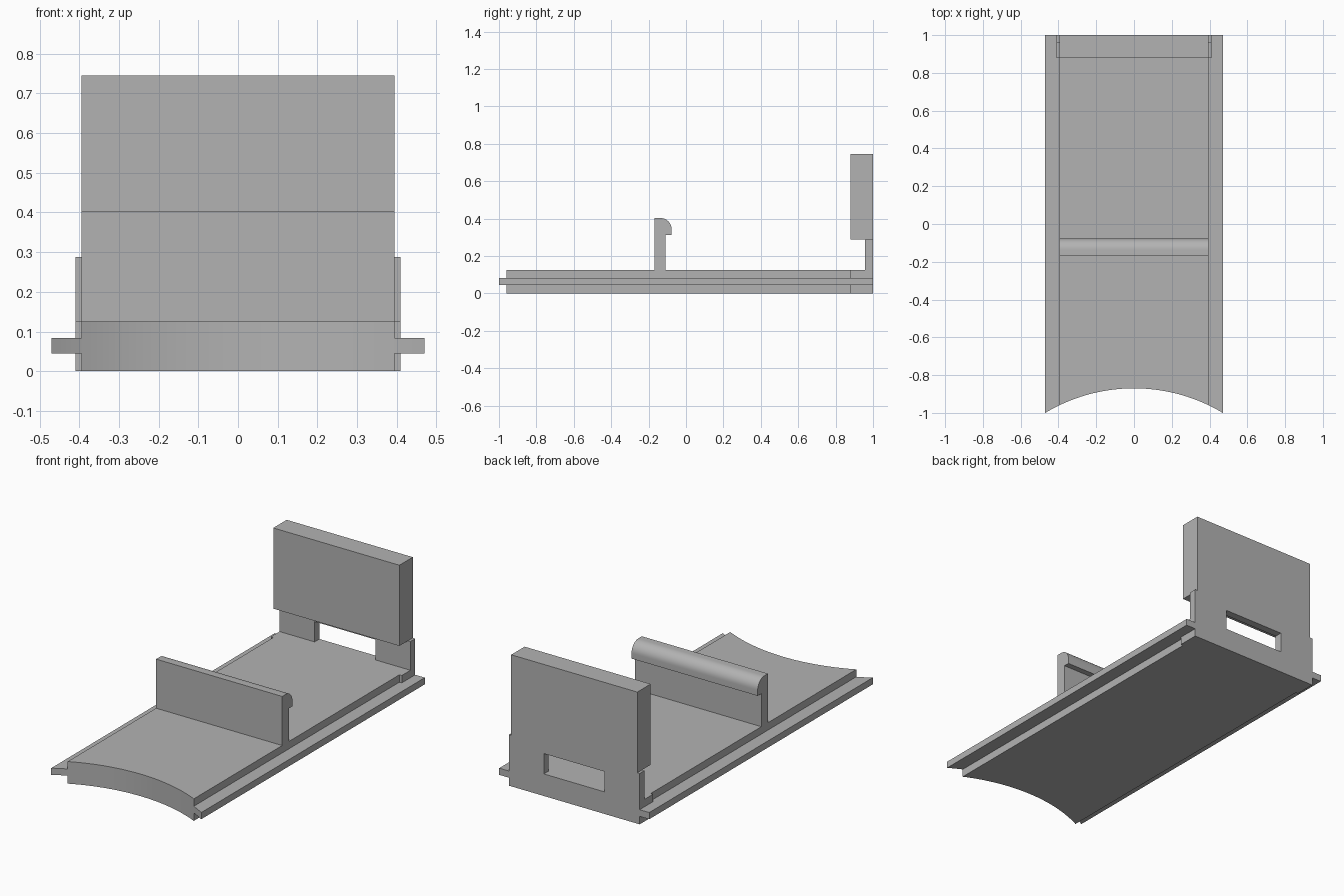
import bpy, bmesh, math
from mathutils import Vector

default = bpy.data.objects.get("Cube")
if default:
    bpy.data.objects.remove(default, do_unlink=True)

grey = bpy.data.materials.new("mid_grey")
grey.use_nodes = True
COLOUR = (0.45, 0.45, 0.45, 1)
grey.diffuse_color = COLOUR
grey.node_tree.nodes["Principled BSDF"].inputs["Base Color"].default_value = COLOUR

# How a 2D outline point plus a depth becomes a 3D point
PLACE = {
    "x": lambda a, b, d: Vector((d, a, b)),
    "y": lambda a, b, d: Vector((a, d, b)),
    "z": lambda a, b, d: Vector((a, b, d)),
}


def prism(name, outline, axis, low, high, mirrored=False):
    """Extrude a closed outline along an axis from low to high."""
    place = PLACE[axis]
    bm = bmesh.new()
    face = bm.faces.new([bm.verts.new(place(a, b, low)) for a, b in outline])
    new = bmesh.ops.extrude_face_region(bm, geom=[face])["geom"]
    bmesh.ops.translate(bm, vec=place(0, 0, high - low),
                        verts=[v for v in new if isinstance(v, bmesh.types.BMVert)])
    bmesh.ops.recalc_face_normals(bm, faces=bm.faces)
    mesh = bpy.data.meshes.new(name)
    bm.to_mesh(mesh)
    bm.free()
    mesh.materials.append(grey)
    obj = bpy.data.objects.new(name, mesh)
    bpy.context.collection.objects.link(obj)
    if mirrored:
        obj.modifiers.new("both_sides", "MIRROR").use_axis[0] = True
    bpy.ops.object.select_all(action="DESELECT")
    obj.select_set(True)
    bpy.context.view_layer.objects.active = obj
    bpy.ops.object.shade_smooth_by_angle(angle=math.radians(30))
    return obj


def rect(a0, a1, b0, b1):
    return [(a0, b0), (a1, b0), (a1, b1), (a0, b1)]


HALF, EAR, RAIL = 0.395, 0.41, 0.47
RAIL_LOW, RAIL_HIGH, FLOOR = 0.045, 0.083, 0.125
BACK, BLOCK_FRONT, WALL_FRONT, BLOCK_LOW = 1.0, 0.88, 0.957, 0.288
RADIUS = 0.915
ARC_Y = -0.87 - RADIUS


def scooped(x0, x1, steps):
    """Plan outline whose front edge follows the concave arc."""
    xs = [x0 + (x1 - x0) * i / steps for i in range(steps + 1)]
    front = [(x, ARC_Y + math.sqrt(RADIUS ** 2 - x * x)) for x in xs]
    return front + [(x1, BACK), (x0, BACK)]


# Base slab and the thin rails along its sides
prism("base_slab", scooped(-HALF, HALF, 28), "z", 0, FLOOR)
prism("side_rails", scooped(HALF, RAIL, 3), "z", RAIL_LOW, RAIL_HIGH, True)

# Widened back corners, below and above the rails
prism("lower_corners", rect(BLOCK_FRONT, BACK, 0, RAIL_LOW), "x", HALF, EAR, True)
prism("upper_corners", [
    (BLOCK_FRONT, RAIL_HIGH), (BACK, RAIL_HIGH), (BACK, BLOCK_LOW),
    (WALL_FRONT, BLOCK_LOW), (WALL_FRONT, FLOOR), (BLOCK_FRONT, FLOOR),
], "x", HALF, EAR, True)

# Back wall with its slot, and the thick block on top
SLOT, SLOT_TOP = 0.19, 0.24
prism("slotted_wall", [
    (-HALF, FLOOR), (-SLOT, FLOOR), (-SLOT, SLOT_TOP), (SLOT, SLOT_TOP),
    (SLOT, FLOOR), (HALF, FLOOR), (HALF, BLOCK_LOW), (-HALF, BLOCK_LOW),
], "y", WALL_FRONT, BACK)
prism("upper_block", rect(BLOCK_FRONT, BACK, BLOCK_LOW, 0.745), "x", -HALF, HALF)

# Upright catch with a rounded lip facing the back
LIP, TOP, ROUND = -0.077, 0.403, 0.06
lip_curve = [(LIP - ROUND + ROUND * math.cos(t), TOP - ROUND + ROUND * math.sin(t))
             for t in (math.pi / 2 * i / 10 for i in range(11))]
prism("catch", [(-0.169, FLOOR), (-0.11, FLOOR), (-0.11, 0.312), (LIP, 0.312)]
      + lip_curve + [(-0.169, TOP)], "x", -HALF, HALF)
